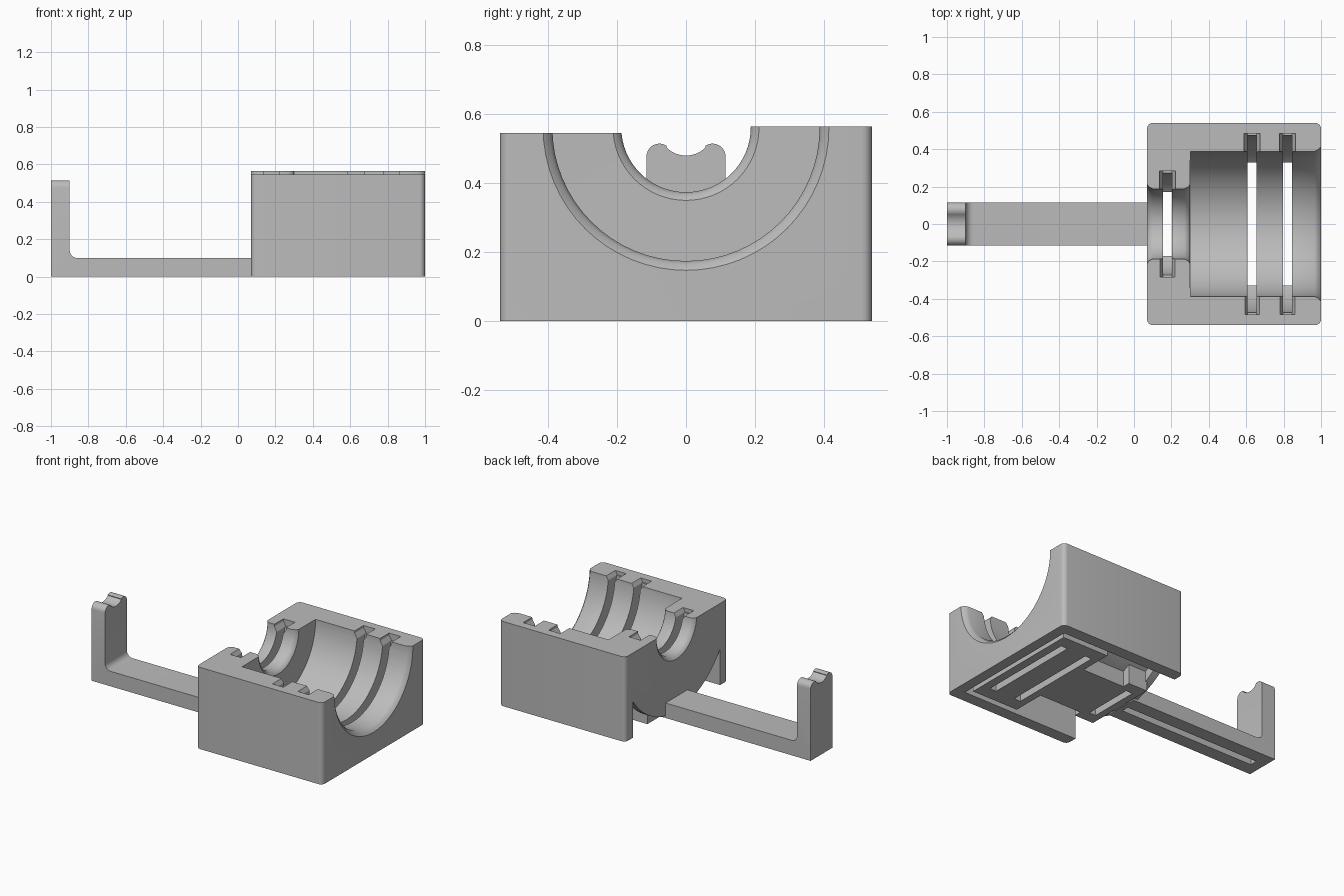
import bpy, bmesh
from math import sin, cos, pi, radians
from mathutils import Vector

if "Cube" in bpy.data.objects:
    bpy.data.objects.remove(bpy.data.objects["Cube"])

TOP, AXIS, WALL_Y = 0.565, 0.562, 0.46

grey = bpy.data.materials.new("plain_grey")
grey.use_nodes = True
grey.diffuse_color = (0.5, 0.5, 0.5, 1)
grey.node_tree.nodes["Principled BSDF"].inputs["Base Color"].default_value = grey.diffuse_color


def finish(name, bm):
    bmesh.ops.recalc_face_normals(bm, faces=bm.faces[:])
    mesh = bpy.data.meshes.new(name)
    bm.to_mesh(mesh)
    bm.free()
    obj = bpy.data.objects.new(name, mesh)
    bpy.context.collection.objects.link(obj)
    return obj


def prism(name, points, axis, start, end):
    """Extrude a 2D outline along x, y or z."""
    place = {"x": lambda p: (start, p[0], p[1]),
             "y": lambda p: (p[0], start, p[1]),
             "z": lambda p: (p[0], p[1], start)}[axis]
    bm = bmesh.new()
    face = bm.faces.new([bm.verts.new(place(p)) for p in points])
    side = bmesh.ops.extrude_face_region(bm, geom=[face])["geom"]
    shift = Vector([end - start if a == axis else 0 for a in "xyz"])
    bmesh.ops.translate(bm, vec=shift, verts=[v for v in side if isinstance(v, bmesh.types.BMVert)])
    return finish(name, bm)


def box(name, x0, x1, y0, y1, z0, z1):
    return prism(name, [(x0, y0), (x1, y0), (x1, y1), (x0, y1)], "z", z0, z1)


def lathe(name, profile, segments=64):
    """Turn (x, radius) points about the bore axis and cap both ends."""
    bm = bmesh.new()
    rings = [[bm.verts.new((x, r * sin(2 * pi * i / segments), AXIS + r * cos(2 * pi * i / segments)))
              for i in range(segments)] for x, r in profile]
    for a, b in zip(rings, rings[1:]):
        for i in range(segments):
            j = (i + 1) % segments
            bm.faces.new((a[i], a[j], b[j], b[i]))
    bm.faces.new(rings[0])
    bm.faces.new(rings[-1])
    return finish(name, bm)


def combine(target, tool, operation="DIFFERENCE"):
    mod = target.modifiers.new("cut", "BOOLEAN")
    mod.operation, mod.object, mod.solver = operation, tool, "EXACT"
    bpy.context.view_layer.objects.active = target
    bpy.ops.object.modifier_apply(modifier=mod.name)
    bpy.data.objects.remove(tool)


def arc(cx, cy, r, a0, a1, n=6):
    angles = [radians(a0 + (a1 - a0) * i / n) for i in range(n + 1)]
    return [(cx + r * cos(a), cy + r * sin(a)) for a in angles]


# Block with rounded upright corners
c = 0.03
outline = (arc(1 - c, 0.54 - c, c, 0, 90) + arc(0.07 + c, 0.54 - c, c, 90, 180)
           + arc(0.07 + c, -0.54 + c, c, 180, 270) + arc(1 - c, -0.54 + c, c, 270, 360))
block = prism("cradle_block", outline, "z", 0, TOP)

# Underside hollow, leaving the curved shell, end disc, spine and slot pads
hollow = box("hollow", -0.1, 0.93, -WALL_Y, WALL_Y, -0.1, 0.46)
combine(hollow, lathe("shell", [(-0.2, 0.56), (0.12, 0.56), (0.12, 0.5), (1.1, 0.5)]))
for x0, x1, y in ((0.2, 0.6, 0.2), (0.56, 0.9, 0.42), (0.11, 0.25, 0.25)):
    combine(hollow, box("pad", x0, x1, -y, y, -0.2, 0.4))
combine(block, hollow)

# Stepped bore with flared mouths
combine(block, lathe("bore", [
    (0.05, 0.215), (0.07, 0.212), (0.08, 0.198), (0.1, 0.188), (0.27, 0.188), (0.29, 0.198),
    (0.3, 0.212), (0.301, 0.388), (0.965, 0.388), (0.985, 0.397), (1, 0.415), (1.02, 0.42)]))

# Strap slots: curved groove, straight drop through the floor, chamfered mouth
for x, radius, half in ((0.18, 0.275, 0.17), (0.632, 0.475, 0.33), (0.82, 0.475, 0.33)):
    w = 0.024
    combine(block, lathe("groove", [(x - w, radius), (x + w, radius)]))
    combine(block, box("drop", x - w, x + w, -half, half, -0.1, 0.4))
    mouth = [(x - w, TOP - 0.045), (x + w, TOP - 0.045), (x + 0.043, TOP - 0.015),
             (x + 0.043, TOP + 0.1), (x - 0.043, TOP + 0.1), (x - 0.043, TOP - 0.015)]
    combine(block, prism("mouth", mouth, "y", -radius - 0.008, radius + 0.008))

# Front rim sits slightly lower than the back rim
combine(block, box("rim_step", -0.1, 1.2, -0.7, 0, 0.545, 0.8))

# Arm with upright post, filleted inner corner and saddle top
side = [(-1, 0), (0.1, 0), (0.1, 0.1)] + arc(-0.86, 0.14, 0.04, 270, 180) + [(-0.9, 0.6), (-1, 0.6)]
arm = prism("support_arm", side, "y", -0.2, 0.2)
right = arc(0.077, 0.477, 0.038, 0, 125, 8)
saddle = arc(0, 0.56, 0.08, 315, 225, 8)
left = [(-y, z) for y, z in reversed(right)]
combine(arm, prism("saddle", [(-0.115, -0.1), (0.115, -0.1)] + right + saddle + left, "x", -1.2, 0.3), "INTERSECT")
combine(arm, box("arm_groove", -0.93, 0.07, -0.025, 0.025, -0.1, 0.05))

for obj in (block, arm):
    obj.data.materials.clear()
    obj.data.materials.append(grey)
    bpy.ops.object.select_all(action="DESELECT")
    obj.select_set(True)
    bpy.context.view_layer.objects.active = obj
    bpy.ops.object.shade_smooth_by_angle(angle=radians(30))
